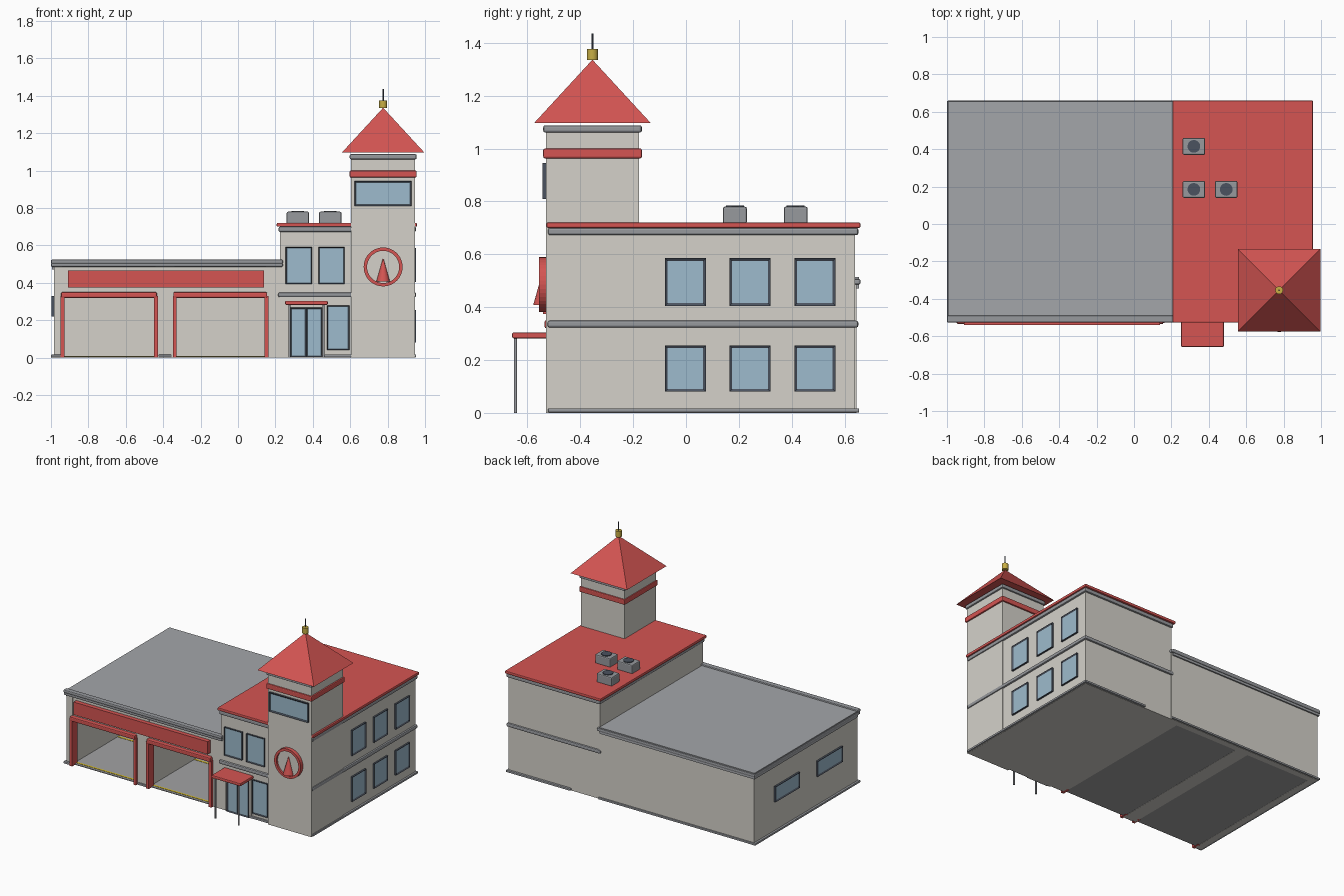
import bpy, bmesh, math
from mathutils import Vector, Matrix

cube = bpy.data.objects.get("Cube")
if cube:
    bpy.data.objects.remove(cube, do_unlink=True)


def material(name, rgb):
    m = bpy.data.materials.new(name)
    m.use_nodes = True
    m.diffuse_color = (*rgb, 1)
    m.node_tree.nodes["Principled BSDF"].inputs["Base Color"].default_value = (*rgb, 1)
    return m


WALL = material("warm_wall", (0.66, 0.64, 0.59))
RED = material("red_paint", (0.66, 0.09, 0.085))
ROOF = material("grey_roof", (0.37, 0.38, 0.40))
TRIM = material("grey_trim", (0.31, 0.32, 0.34))
FLOOR = material("concrete_floor", (0.36, 0.36, 0.37))
FRAME = material("dark_frame", (0.07, 0.085, 0.115))
GLASS = material("blue_glass", (0.34, 0.50, 0.61))
GOLD = material("gold", (0.58, 0.43, 0.06))
YELLOW = material("yellow_line", (0.72, 0.54, 0.03))


def finish(bm, name, *mats):
    mesh = bpy.data.meshes.new(name)
    bm.to_mesh(mesh)
    bm.free()
    obj = bpy.data.objects.new(name, mesh)
    bpy.context.collection.objects.link(obj)
    for m in mats:
        mesh.materials.append(m)
    return obj


def box_mesh(x, y, z):
    bm = bmesh.new()
    bmesh.ops.create_cube(bm, size=1)
    for v in bm.verts:
        v.co = [(a + b) / 2 + c * (b - a) for (a, b), c in zip((x, y, z), v.co)]
    return bm


def box(name, x, y, z, mat, bevel=0):
    bm = box_mesh(x, y, z)
    if bevel:
        bmesh.ops.bevel(bm, geom=bm.edges[:], offset=bevel, segments=2,
                        profile=0.5, affect='EDGES')
    return finish(bm, name, mat)


def window(name, x, y, z, facing, border=0.014):
    """Dark casing whose outward face is inset to form the pane."""
    bm = box_mesh(x, y, z)
    bm.normal_update()
    pane = max(bm.faces, key=lambda f: f.normal.dot(Vector(facing)))
    bmesh.ops.inset_region(bm, faces=[pane], thickness=border, depth=-0.006)
    pane.material_index = 1
    return finish(bm, name, FRAME, GLASS)


def cone(name, centre, r1, r2, height, mat, sides=24, turn=0, along_y=False):
    bm = bmesh.new()
    rot = Matrix.Rotation(math.pi / 2, 4, 'X') if along_y else Matrix.Rotation(turn, 4, 'Z')
    bmesh.ops.create_cone(bm, cap_ends=True, segments=sides, radius1=r1, radius2=r2,
                          depth=height, matrix=Matrix.Translation(centre) @ rot)
    for f in bm.faces:
        f.smooth = sides > 4 and len(f.verts) < 5
    for e in bm.edges:
        if len(e.link_faces) == 2 and e.calc_face_angle() > 0.6:
            e.smooth = False
    return finish(bm, name, mat)


# Garage shell: open bays, partition, lintel and flat roof
FRONT = -0.51
BACK = 0.645
for name, x in (("left", (-0.985, -0.94)), ("centre", (-0.44, -0.34)), ("right", (0.15, 0.23))):
    box(f"garage_{name}_wall", x, (FRONT, BACK), (0, 0.49), WALL)
box("garage_back_wall", (-0.985, 0.23), (0.60, BACK), (0, 0.49), WALL)
box("garage_lintel", (-0.96, 0.2), (FRONT + 0.005, -0.46), (0.34, 0.485), WALL)
box("garage_roof", (-0.995, 0.22), (-0.50, 0.655), (0.47, 0.514), ROOF)
box("garage_cornice", (-1, 0.24), (-0.525, 0.66), (0.485, 0.507), TRIM, 0.007)
box("garage_parapet", (-1, 0.24), (-0.527, -0.49), (0.502, 0.524), TRIM, 0.007)
box("garage_sign_band", (-0.91, 0.14), (-0.54, FRONT), (0.375, 0.465), RED)

# Plinth around the solid walls
box("garage_left_plinth", (-1, -0.945), (-0.525, 0.655), (0.001, 0.016), TRIM, 0.004)
box("garage_back_plinth", (-1, 0.23), (0.61, 0.655), (0.002, 0.016), TRIM, 0.004)
box("garage_pier_plinth", (-0.425, -0.355), (-0.52, -0.5), (0.001, 0.016), TRIM, 0.004)

# Bay floors, markings and red door surrounds
for side, x0, x1 in (("left", -0.94, -0.44), ("right", -0.34, 0.15)):
    box(f"{side}_bay_floor", (x0, x1), (-0.50, 0.61), (0.001, 0.006), FLOOR)
    for part, y in (("front", -0.475), ("middle", 0.0)):
        box(f"{side}_bay_{part}_line", (x0, x1), (y - 0.007, y + 0.007), (0.004, 0.008), YELLOW)
    for edge, x in (("left", x0), ("right", x1)):
        box(f"{side}_bay_{edge}_jamb", (x - 0.008, x + 0.012), (-0.53, -0.47), (0, 0.33), RED)
    box(f"{side}_bay_header", (x0 - 0.006, x1 + 0.006), (-0.535, -0.47), (0.32, 0.35), RED, 0.006)

# Narrow windows on the garage's outer side
for i, y in enumerate(((0.15, 0.42), (-0.33, -0.05))):
    window(f"garage_side_window_{i}", (-0.998, -0.98), y, (0.22, 0.33), (-1, 0, 0))

# Two-storey main block
box("main_block", (0.225, 0.94), (FRONT, 0.64), (0, 0.69), WALL)
box("main_plinth", (0.45, 0.953), (-0.522, 0.655), (0.002, 0.017), TRIM, 0.004)
box("main_middle_band", (0.215, 0.952), (-0.524, 0.652), (0.323, 0.349), TRIM, 0.008)
box("main_cornice", (0.217, 0.952), (-0.522, 0.652), (0.672, 0.70), TRIM, 0.008)
box("main_roof", (0.207, 0.957), (-0.527, 0.66), (0.70, 0.72), RED, 0.005)
for floor, z in (("lower", (0.08, 0.255)), ("upper", (0.405, 0.585))):
    for i in range(3):
        y = -0.08 + 0.245 * i
        window(f"{floor}_side_window_{i}", (0.93, 0.952), (y, y + 0.155), z, (1, 0, 0))
for i, x in enumerate(((0.255, 0.395), (0.43, 0.57))):
    window(f"upper_front_window_{i}", x, (-0.522, -0.5), (0.393, 0.592), (0, -1, 0), 0.008)
window("lower_front_window", (0.475, 0.595), (-0.522, -0.5), (0.04, 0.278), (0, -1, 0), 0.008)

# Double entrance door under a posted canopy
box("entrance_surround", (0.265, 0.465), (-0.518, -0.5), (0, 0.28), WALL)
for side, x in (("left", (0.28, 0.365)), ("right", (0.365, 0.45))):
    window(f"entrance_{side}_door", x, (-0.527, -0.5), (0.003, 0.268), (0, -1, 0), 0.01)
box("entrance_canopy", (0.252, 0.48), (-0.658, -0.51), (0.282, 0.304), RED, 0.006)
for side, x in (("left", 0.275), ("right", 0.457)):
    cone(f"canopy_{side}_post", (x, -0.645, 0.143), 0.006, 0.006, 0.286, TRIM, 12)

# Tower with bands, lookout window and pyramid roof
CX, CY = 0.776, -0.354
box("tower", (0.605, 0.945), (-0.53, -0.177), (0.0005, 1.075), WALL)
box("tower_red_band", (0.597, 0.955), (-0.54, -0.167), (0.963, 1.0), RED, 0.006)
box("tower_cornice", (0.597, 0.955), (-0.54, -0.167), (1.06, 1.088), TRIM, 0.008)
window("tower_window", (0.622, 0.928), (-0.543, -0.52), (0.81, 0.945), (0, -1, 0), 0.012)
cone("tower_roof", (CX, CY, 1.216), 0.221 * math.sqrt(2), 0, 0.24, RED, 4, math.pi / 4)
cone("finial", (CX, CY, 1.355), 0.021, 0.021, 0.042, GOLD)
cone("antenna", (CX, CY, 1.405), 0.004, 0.004, 0.06, FRAME, 10)

# Round emblem: plain disc, red ring and red cone
EZ = 0.485
cone("emblem_disc", (CX, -0.535, EZ), 0.095, 0.095, 0.014, WALL, 40, along_y=True)
bm = bmesh.new()
profile = [(0.086, -0.53), (0.104, -0.53), (0.104, -0.556), (0.086, -0.556)]
verts = [bm.verts.new((CX + r, y, EZ)) for r, y in profile]
edges = [bm.edges.new((verts[i], verts[(i + 1) % 4])) for i in range(4)]
bmesh.ops.spin(bm, geom=verts + edges, cent=(CX, 0, EZ), axis=(0, 1, 0),
               angle=math.tau, steps=40, use_merge=True)
bmesh.ops.remove_doubles(bm, verts=bm.verts[:], dist=0.0001)
bmesh.ops.recalc_face_normals(bm, faces=bm.faces[:])
finish(bm, "emblem_ring", RED)
cone("emblem_cone", (CX, -0.542, 0.468), 0.036, 0.002, 0.12, RED, 16)

# Rooftop ventilation units
for i, (x, y) in enumerate(((0.32, 0.415), (0.32, 0.185), (0.493, 0.185))):
    box(f"roof_unit_{i}", (x - 0.06, x + 0.06), (y - 0.045, y + 0.045), (0.715, 0.78), TRIM, 0.007)
    cone(f"roof_unit_fan_{i}", (x, y, 0.78), 0.034, 0.034, 0.01, FRAME, 20)
